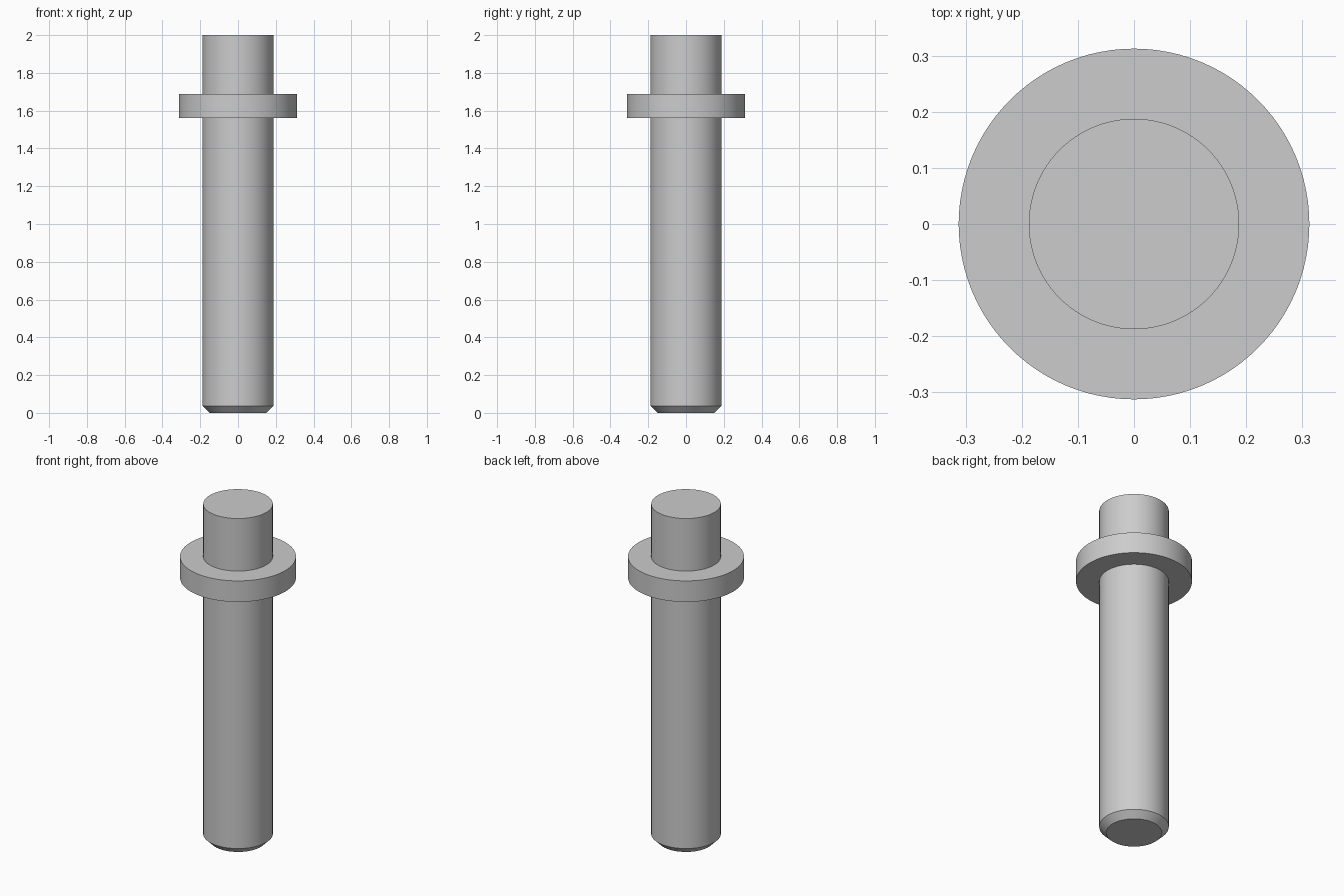
import bpy, bmesh, math

cube = bpy.data.objects.get("Cube")
if cube:
    bpy.data.objects.remove(cube, do_unlink=True)

SEGMENTS = 96
SHAFT_R, COLLAR_R, TIP_R = 0.1875, 0.3125, 0.15
COLLAR_Z0, COLLAR_Z1, CHAMFER, HEIGHT = 1.5625, 1.6875, 0.0375, 2.0

# Plain grey metal
grey = bpy.data.materials.new("light_grey")
grey.use_nodes = True
colour = (0.604, 0.604, 0.604, 1)
grey.diffuse_color = colour
grey.node_tree.nodes["Principled BSDF"].inputs["Base Color"].default_value = colour


def lathe(name, profile):
    """Revolve (radius, z) points about the z axis and cap both ends."""
    bm = bmesh.new()
    rings = []
    for r, z in profile:
        angles = (math.tau * i / SEGMENTS for i in range(SEGMENTS))
        rings.append([bm.verts.new((r * math.cos(a), r * math.sin(a), z)) for a in angles])
    for low, high in zip(rings, rings[1:]):
        for i in range(SEGMENTS):
            j = (i + 1) % SEGMENTS
            bm.faces.new((low[i], low[j], high[j], high[i]))
    bm.faces.new(rings[0][::-1])
    bm.faces.new(rings[-1])
    mesh = bpy.data.meshes.new(name)
    bm.to_mesh(mesh)
    bm.free()
    mesh.materials.append(grey)
    obj = bpy.data.objects.new(name, mesh)
    bpy.context.collection.objects.link(obj)
    bpy.ops.object.select_all(action="DESELECT")
    obj.select_set(True)
    bpy.context.view_layer.objects.active = obj
    bpy.ops.object.shade_smooth_by_angle(angle=math.radians(30))
    return obj


# Pin: chamfered tip, long shaft, collar and short upper stub in one turned piece
lathe("collared_pin", [
    (TIP_R, 0), (SHAFT_R, CHAMFER),
    (SHAFT_R, COLLAR_Z0), (COLLAR_R, COLLAR_Z0),
    (COLLAR_R, COLLAR_Z1), (SHAFT_R, COLLAR_Z1),
    (SHAFT_R, HEIGHT),
])
